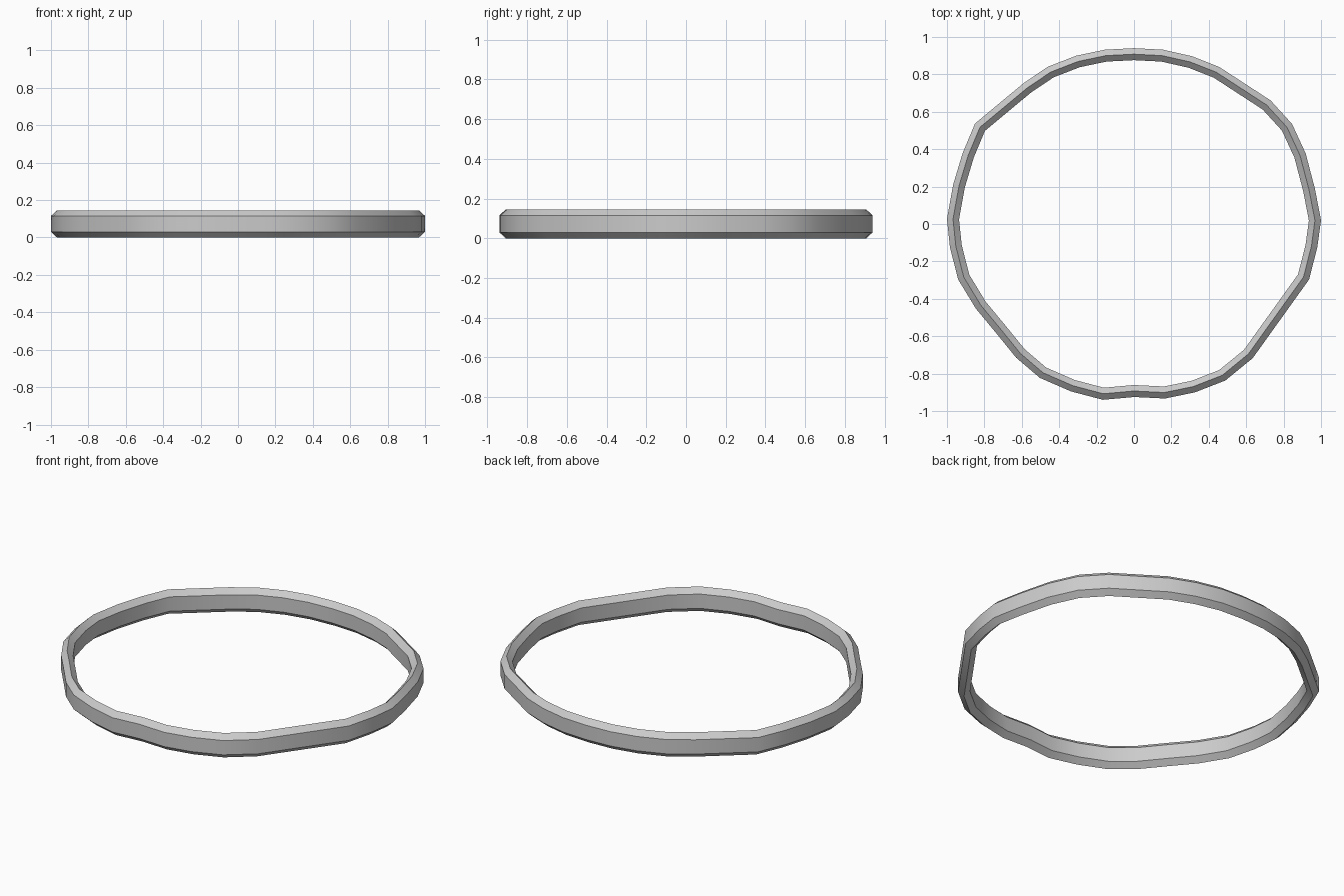
import bpy, bmesh
from mathutils import Vector

if "Cube" in bpy.data.objects:
    bpy.data.objects.remove(bpy.data.objects["Cube"])

# Outer outline seen from above, clockwise from the back
OUTLINE = [(0, .94), (.155, .932), (.31, .897), (.455, .84), (.73, .661), (.845, .535),
           (.918, .377), (.967, .19), (1, .02), (.98, -.125), (.936, -.297), (.635, -.717),
           (.488, -.837), (.326, -.9), (.166, -.933), (0, -.925), (-.166, -.94),
           (-.337, -.895), (-.503, -.823), (-.63, -.715), (-.743, -.576), (-.845, -.453),
           (-.94, -.297), (-.984, -.125), (-1, .027), (-.967, .21), (-.917, .377),
           (-.85, .537), (-.588, .755), (-.46, .841), (-.308, .9), (-.155, .932)]

# Hexagonal section: inward offset, height
SECTION = [(0, .03), (0, .115), (.032, .145), (.064, .115), (.064, .03), (.032, 0)]


def inward_mitre(prev, cur, nxt):
    """Vector that offsets a corner inward by one unit from both edges."""
    def normal(a, b):
        d = (b - a).normalized()
        return Vector((d.y, -d.x))
    m = normal(prev, cur) + normal(cur, nxt)
    return m * 2 / m.length_squared


# Wavy band
pts = [Vector(p) for p in OUTLINE]
n, k = len(pts), len(SECTION)
bm = bmesh.new()
rings = []
for i, p in enumerate(pts):
    m = inward_mitre(pts[i - 1], p, pts[(i + 1) % n])
    rings.append([bm.verts.new((*(p + m * off), z)) for off, z in SECTION])
for i in range(n):
    a, b = rings[i], rings[(i + 1) % n]
    for j in range(k):
        q = (j + 1) % k
        bm.faces.new((a[j], a[q], b[q], b[j]))
bmesh.ops.recalc_face_normals(bm, faces=bm.faces)
mesh = bpy.data.meshes.new("ring_band")
bm.to_mesh(mesh)
bm.free()
band = bpy.data.objects.new("ring_band", mesh)
bpy.context.collection.objects.link(band)

# Smooth around the loop, crisp section edges
bpy.context.view_layer.objects.active = band
band.select_set(True)
bpy.ops.object.shade_smooth_by_angle(angle=0.6)
